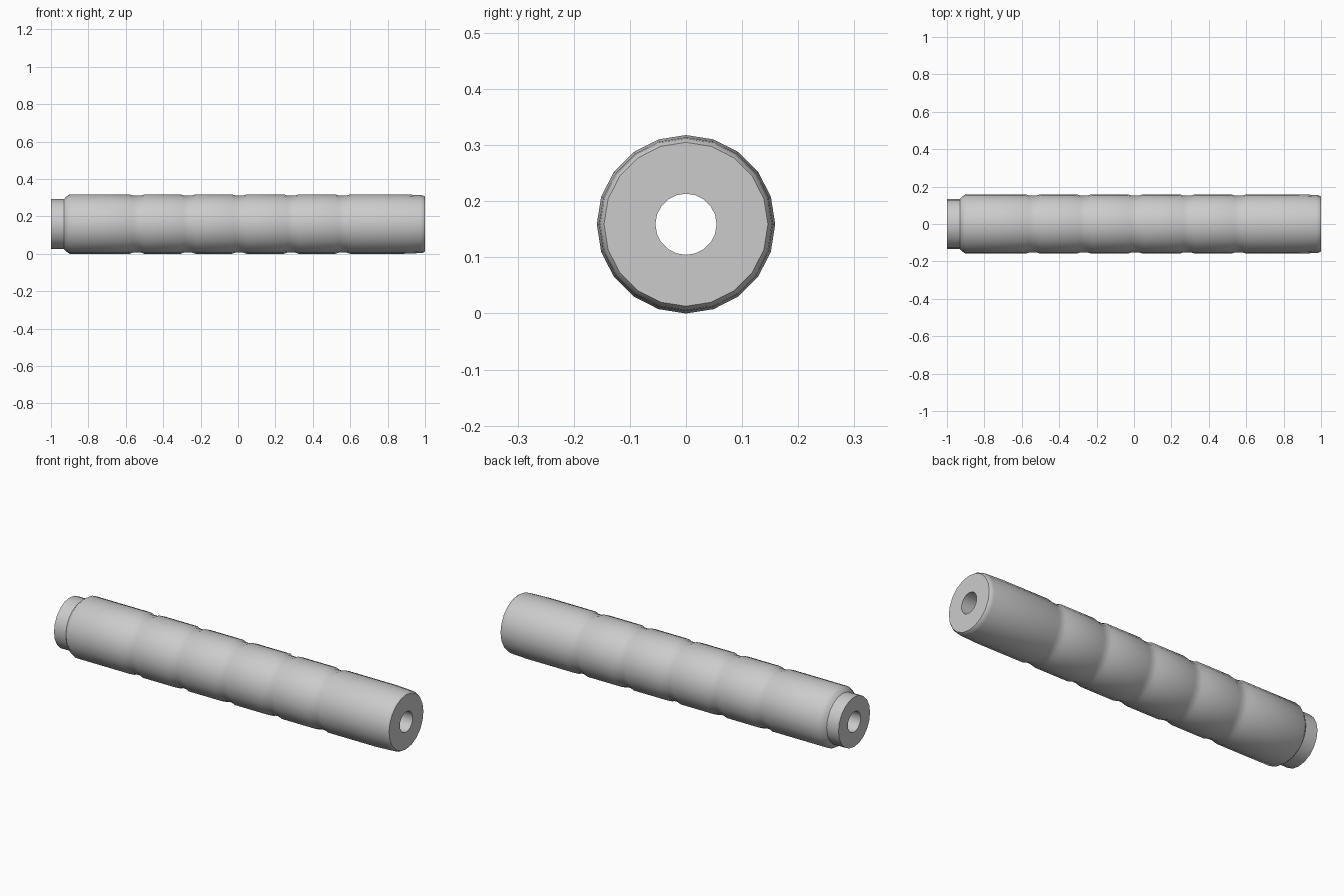
import bpy, bmesh
from math import sin, cos, pi

if "Cube" in bpy.data.objects:
    bpy.data.objects.remove(bpy.data.objects["Cube"])

SIDES = 20
R = 0.159          # main radius
GROOVE = 0.152     # radius at groove floors
BORE = 0.0545      # radius of the through hole

# Profile as (x, radius): stepped neck, grooved grip, rounded end, then bore
profile = [(-1.0, BORE), (-1.0, 0.134), (-0.93, 0.134), (-0.918, 0.147), (-0.90, R)]
for c in (-0.54, -0.267, 0.007, 0.285, 0.56):
    profile += [(c - 0.04, R), (c - 0.02, GROOVE), (c + 0.02, GROOVE), (c + 0.04, R)]
profile += [(0.88, R), (0.975, 0.155), (0.99, 0.153), (1.0, 0.146), (1.0, BORE)]

# Revolve the closed profile around the x axis
bm = bmesh.new()
rings = []
for x, r in profile:
    rings.append([bm.verts.new((x, r * sin(2 * pi * i / SIDES),
                                R + r * cos(2 * pi * i / SIDES)))
                  for i in range(SIDES)])
for a, b in zip(rings, rings[1:] + rings[:1]):
    for i in range(SIDES):
        j = (i + 1) % SIDES
        bm.faces.new((a[i], a[j], b[j], b[i]))
bmesh.ops.recalc_face_normals(bm, faces=bm.faces[:])

mesh = bpy.data.meshes.new("grooved_grip")
bm.to_mesh(mesh)
bm.free()
grip = bpy.data.objects.new("grooved_grip", mesh)
bpy.context.collection.objects.link(grip)

# Smooth barrel with crisp end faces
bpy.context.view_layer.objects.active = grip
grip.select_set(True)
bpy.ops.object.shade_smooth_by_angle(angle=pi / 4)
